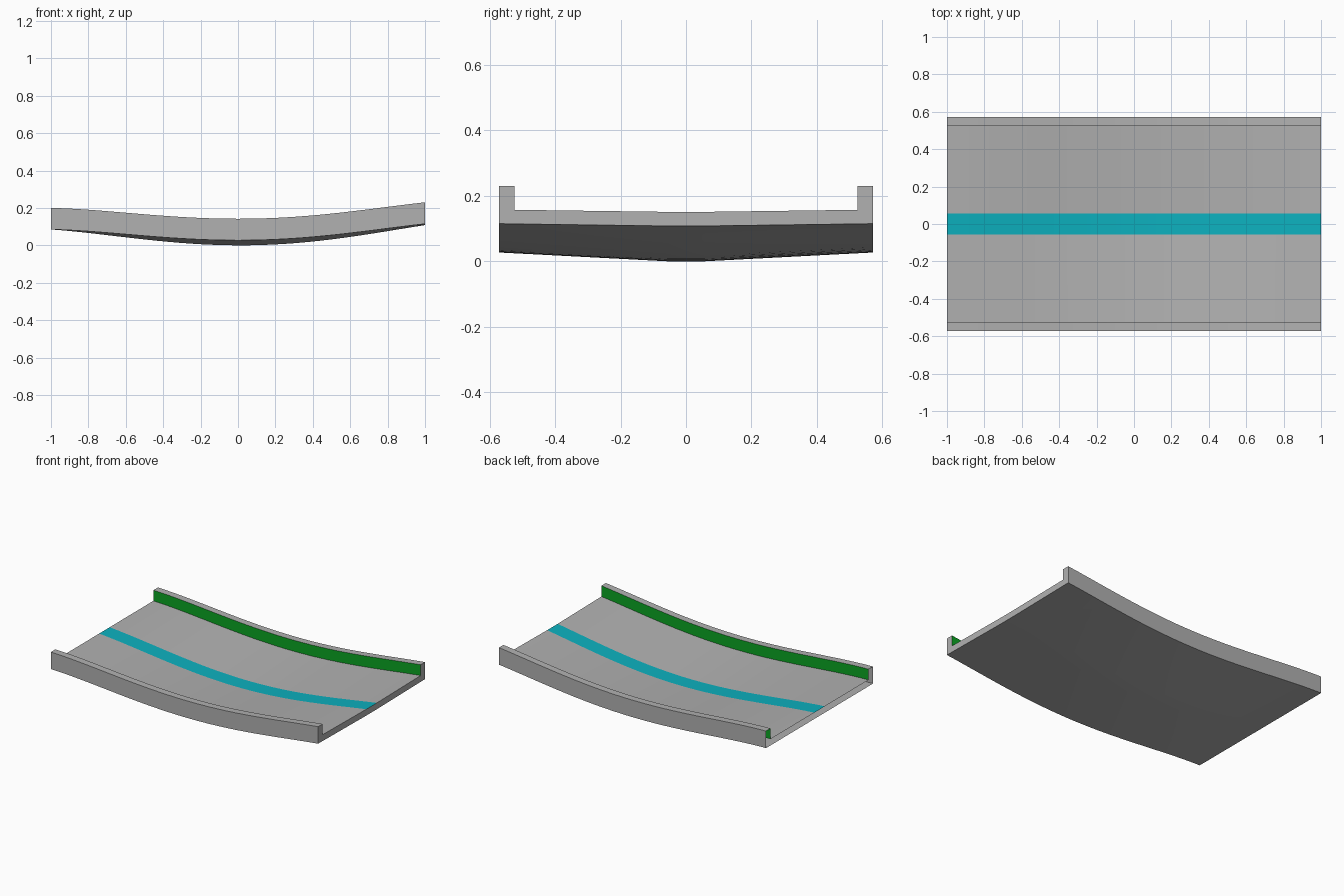
import bpy, bmesh

if "Cube" in bpy.data.objects:
    bpy.data.objects.remove(bpy.data.objects["Cube"])

SEGMENTS = 32
OUT, IN, MID = 0.572, 0.524, 0.056    # outer curb, inner curb, stripe half-width
THICK, HIGH = 0.043, 0.115            # deck thickness, curb height


def place(x, y, h):
    """Point on the dipping road: h is height above the underside."""
    rise = 0.027 + 0.113 * x**2 - 0.040 * x**4 + 0.015 * x**3
    sag = 0.0235 * (1 - x * x) + 0.0035 * (1 + x)
    t = min(1, (OUT - abs(y)) / (OUT - MID))
    if h == HIGH:
        t = 0                         # curb tops stay level
    return (x, y, rise + h - sag * t)


def finish(name, bm, color):
    mesh = bpy.data.meshes.new(name)
    bm.to_mesh(mesh)
    bm.free()
    obj = bpy.data.objects.new(name, mesh)
    bpy.context.collection.objects.link(obj)
    mat = bpy.data.materials.get(color[0]) or bpy.data.materials.new(color[0])
    mat.diffuse_color = color[1]
    mat.use_nodes = True
    mat.node_tree.nodes["Principled BSDF"].inputs["Base Color"].default_value = mat.diffuse_color
    mesh.materials.append(mat)
    bpy.context.view_layer.objects.active = obj
    obj.select_set(True)
    bpy.ops.object.shade_smooth_by_angle()
    obj.select_set(False)


grey = ("dark_grey", (0.44, 0.44, 0.44, 1))
green = ("green", (0.003, 0.37, 0.016, 1))
teal = ("teal", (0.004, 0.44, 0.52, 1))


def sweep(name, profile, color=grey):
    """Sweep an open (y, h) profile along the length of the road."""
    bm = bmesh.new()
    rows = [[bm.verts.new(place(-1 + 2 * i / SEGMENTS, y, h)) for y, h in profile]
            for i in range(SEGMENTS + 1)]
    for a, b in zip(rows, rows[1:]):
        for j in range(len(profile) - 1):
            bm.faces.new((a[j], b[j], b[j + 1], a[j + 1]))
    finish(name, bm, color)


# curb tops, outer sides and underside
shell = [(IN, HIGH), (OUT, HIGH), (OUT, 0), (MID, 0),
         (-MID, 0), (-OUT, 0), (-OUT, HIGH), (-IN, HIGH)]
sweep("road_shell", shell)

# road surface either side of the stripe
sweep("deck_front", [(-IN, THICK), (-MID, THICK)])
sweep("deck_back", [(MID, THICK), (IN, THICK)])
sweep("centre_stripe", [(-MID, THICK), (MID, THICK)], teal)

# coloured inner curb faces
sweep("curb_lining_front", [(-IN, HIGH), (-IN, THICK)], green)
sweep("curb_lining_back", [(IN, THICK), (IN, HIGH)], green)

# closed right end; the left end is open
bm = bmesh.new()
deck = [(-IN, THICK), (-MID, THICK), (MID, THICK), (IN, THICK)]
cap = bm.faces.new([bm.verts.new(place(1, y, h)) for y, h in shell + deck])
cap.normal_update()
if cap.normal.x < 0:
    cap.normal_flip()
finish("end_cap", bm, grey)
